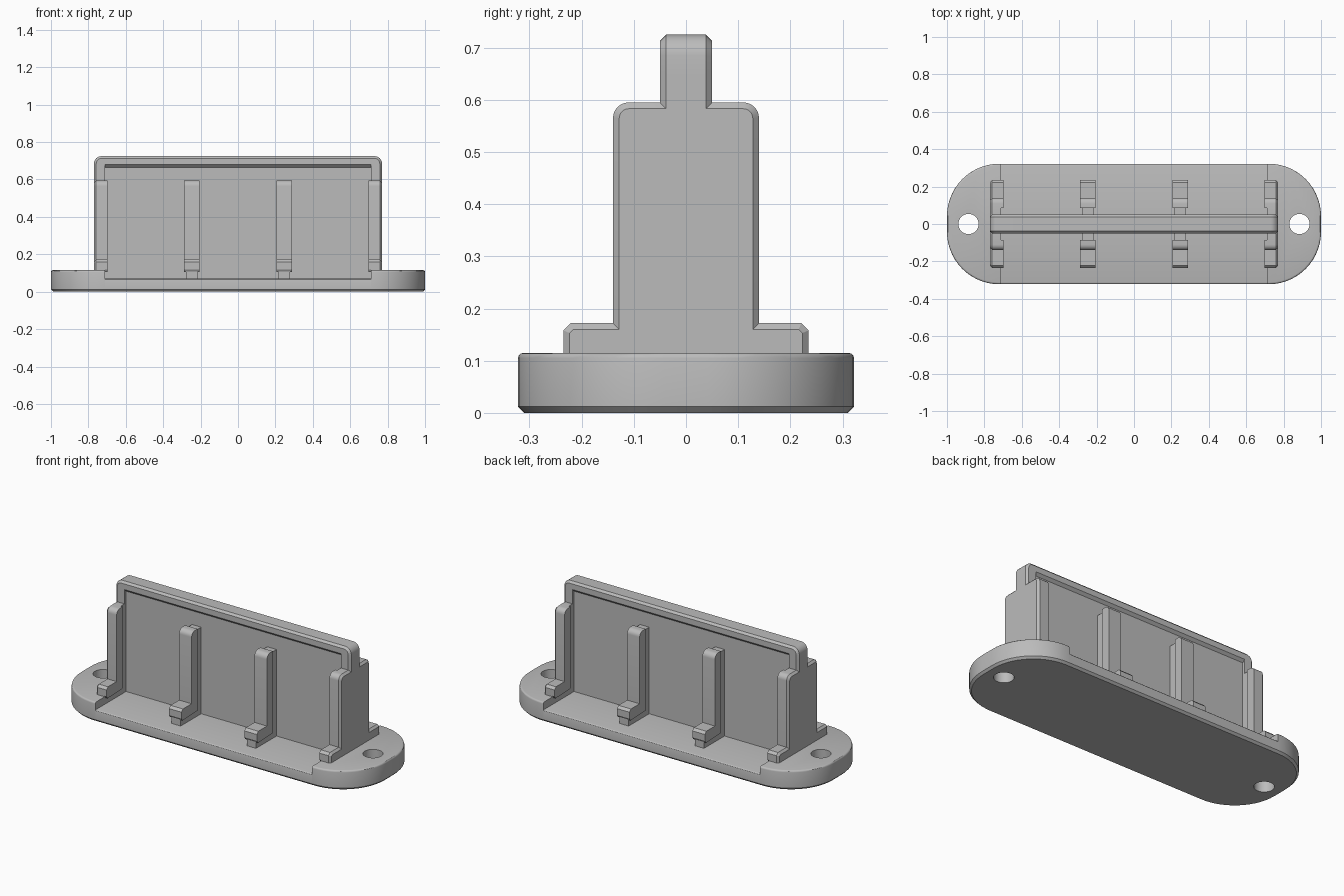
import bpy
import bmesh
from math import sin, cos, pi
from mathutils import Vector

if "Cube" in bpy.data.objects:
    bpy.data.objects.remove(bpy.data.objects["Cube"])

grey = bpy.data.materials.new("plain grey")
grey.use_nodes = True
colour = (0.5, 0.5, 0.5, 1)
grey.diffuse_color = colour
grey.node_tree.nodes["Principled BSDF"].inputs["Base Color"].default_value = colour

PLACE = {
    "x": lambda u, v, w: (w, u, v),
    "y": lambda u, v, w: (u, w, v),
    "z": lambda u, v, w: (u, v, w),
}


def arc(cu, cv, radius, start, end, steps=6):
    """Points on a circular arc, angles in quarter turns."""
    turns = [(start + (end - start) * i / steps) * pi / 2 for i in range(steps + 1)]
    return [(cu + radius * cos(a), cv + radius * sin(a)) for a in turns]


def prism(name, points, axis, low, high, bevels=()):
    """Extrude a profile along an axis; each bevel is (rule, width, segments)."""
    bm = bmesh.new()
    rings = [[bm.verts.new(PLACE[axis](u, v, w)) for u, v in points] for w in (low, high)]
    bm.faces.new(rings[0])
    bm.faces.new(rings[1])
    for i in range(len(points)):
        j = (i + 1) % len(points)
        bm.faces.new((rings[0][i], rings[0][j], rings[1][j], rings[1][i]))
    bmesh.ops.recalc_face_normals(bm, faces=bm.faces)
    for rule, width, segments in bevels:
        edges = [e for e in bm.edges
                 if rule((e.verts[0].co + e.verts[1].co) / 2, e.verts[0].co - e.verts[1].co)]
        bmesh.ops.bevel(bm, geom=edges, offset=width, offset_type="OFFSET",
                        segments=segments, profile=0.5, affect="EDGES")
    bmesh.ops.recalc_face_normals(bm, faces=bm.faces)
    mesh = bpy.data.meshes.new(name)
    bm.to_mesh(mesh)
    bm.free()
    mesh.materials.append(grey)
    obj = bpy.data.objects.new(name, mesh)
    bpy.context.collection.objects.link(obj)
    return obj


def activate(obj):
    bpy.ops.object.select_all(action="DESELECT")
    obj.select_set(True)
    bpy.context.view_layer.objects.active = obj


def flip(points, sign):
    return [(u * sign, v) for u, v in points]


# Main sizes
HALF_Y, STEP_X, PAD_Z, FLOOR_Z = 0.322, 0.71, 0.115, 0.07
END_X, RIM_Y, PANEL_Y = 0.77, 0.05, 0.035
RIB_Y, RIB_Z, FOOT_Y, FOOT_Z = 0.14, 0.595, 0.235, 0.172
NECK_Z, TOP_Z, CHAMFER = 0.65, 0.725, 0.012
parts = []

# Base: low middle floor and raised rounded ends with screw holes
parts.append(prism(
    "base_floor", [(-HALF_Y, 0), (HALF_Y, 0), (HALF_Y, FLOOR_Z), (-HALF_Y, FLOOR_Z)],
    "x", -STEP_X, STEP_X,
    [(lambda m, d: abs(d.x) > 1 and m.z > 0.01, 0.01, 3),
     (lambda m, d: abs(d.x) > 1 and m.z < 0.001, CHAMFER, 1)]))

radius = 0.28
outline = ([(STEP_X, -HALF_Y)]
           + arc(1 - radius, radius - HALF_Y, radius, -1, 0, 14)
           + arc(1 - radius, HALF_Y - radius, radius, 0, 1, 14)
           + [(STEP_X, HALF_Y)])


def rim_edge(m, d):
    return abs(d.z) < 1e-4 and abs(m.x) > STEP_X + 0.001


for side, sign in (("left", 1), ("right", -1)):
    end = prism("base_end_" + side, flip(outline, sign), "z", 0, PAD_Z,
                [(lambda m, d: rim_edge(m, d) and m.z > PAD_Z - 0.001, 0.01, 3),
                 (lambda m, d: rim_edge(m, d) and m.z < 0.001, CHAMFER, 1)])
    cutter = prism("hole_cutter", arc(sign * 0.885, 0, 0.054, 0, 4, 32)[:-1], "z", -0.1, 0.3)
    cutter.hide_render = True
    activate(end)
    cut = end.modifiers.new("screw_hole", "BOOLEAN")
    cut.operation, cut.solver, cut.object = "DIFFERENCE", "EXACT", cutter
    bpy.ops.object.modifier_apply(modifier=cut.name)
    bpy.data.objects.remove(cutter)
    parts.append(end)

# Central wall: thin panel under an upside-down U rim
parts.append(prism("wall_panel",
                   [(-STEP_X, 0.05), (STEP_X, 0.05), (STEP_X, 0.7), (-STEP_X, 0.7)],
                   "y", -PANEL_Y, PANEL_Y))
corner = 0.04
inner_z = 0.68
rim = ([(END_X, NECK_Z)]
       + arc(END_X - corner, TOP_Z - corner, corner, 0, 1)
       + arc(corner - END_X, TOP_Z - corner, corner, 1, 2)
       + [(-END_X, NECK_Z), (-STEP_X, NECK_Z), (-STEP_X, inner_z),
          (STEP_X, inner_z), (STEP_X, NECK_Z)])
parts.append(prism(
    "wall_rim", rim, "y", -RIM_Y, RIM_Y,
    [(lambda m, d: abs(d.y) < 1e-4 and m.z > NECK_Z + 0.001
      and (abs(m.x) > STEP_X + 0.02 or m.z > inner_z + 0.01), CHAMFER, 1)]))
for side, sign in (("back", 1), ("front", -1)):
    wedge = [(RIM_Y, inner_z), (PANEL_Y, inner_z - 0.015), (PANEL_Y - 0.01, inner_z)]
    parts.append(prism("rim_slope_" + side, flip(wedge, sign), "x", -STEP_X, STEP_X))

# Rib outlines shared by the middle ribs and end plates
round_r = 0.03
shoulder = arc(RIB_Y - round_r, RIB_Z - round_r, round_r, 0, 1)
foot = [(FOOT_Y, FOOT_Z - 0.014), (FOOT_Y - 0.014, FOOT_Z), (RIB_Y, FOOT_Z)]
flange = [(0.085, 0.11), (FOOT_Y - 0.01, 0.105), (FOOT_Y, 0.12)] + foot + shoulder + [(0.085, RIB_Z)]
web = [(0, 0.06), (FOOT_Y - 0.008, 0.06), (FOOT_Y - 0.008, 0.14),
       (0.13, 0.16), (0.13, RIB_Z - 0.012), (0, RIB_Z - 0.012)]

# Middle ribs: narrow web carrying a wider flange and foot
for x, place in ((0.247, "left"), (-0.247, "right")):
    for side, sign in (("back", 1), ("front", -1)):
        label = place + "_" + side
        parts.append(prism("rib_web_" + label, flip(web, sign), "x", x - 0.03, x + 0.03))
        parts.append(prism("rib_flange_" + label, flip(flange, sign), "x", x - 0.041, x + 0.041))

# End plates: stepped silhouette with chamfered outer edge, plus inner lips
half = [(FOOT_Y, 0.1)] + foot + shoulder + [(RIM_Y, RIB_Z), (RIM_Y, NECK_Z)]
silhouette = half + flip(half[::-1], -1)
for place, sign in (("left", 1), ("right", -1)):
    low, high = sorted((sign * STEP_X, sign * END_X))
    parts.append(prism(
        "end_plate_" + place, silhouette, "x", low, high,
        [(lambda m, d: abs(m.x) > END_X - 0.001 and 0.101 < m.z < NECK_Z - 0.001, CHAMFER, 1)]))
    low, high = sorted((sign * 0.698, sign * 0.74))
    for side, face in (("back", 1), ("front", -1)):
        parts.append(prism("end_lip_" + place + "_" + side, flip(flange, face), "x", low, high))

# Smooth the rounded parts, keep edges crisp
for part in parts:
    activate(part)
    bpy.ops.object.shade_smooth_by_angle(angle=pi / 6)
